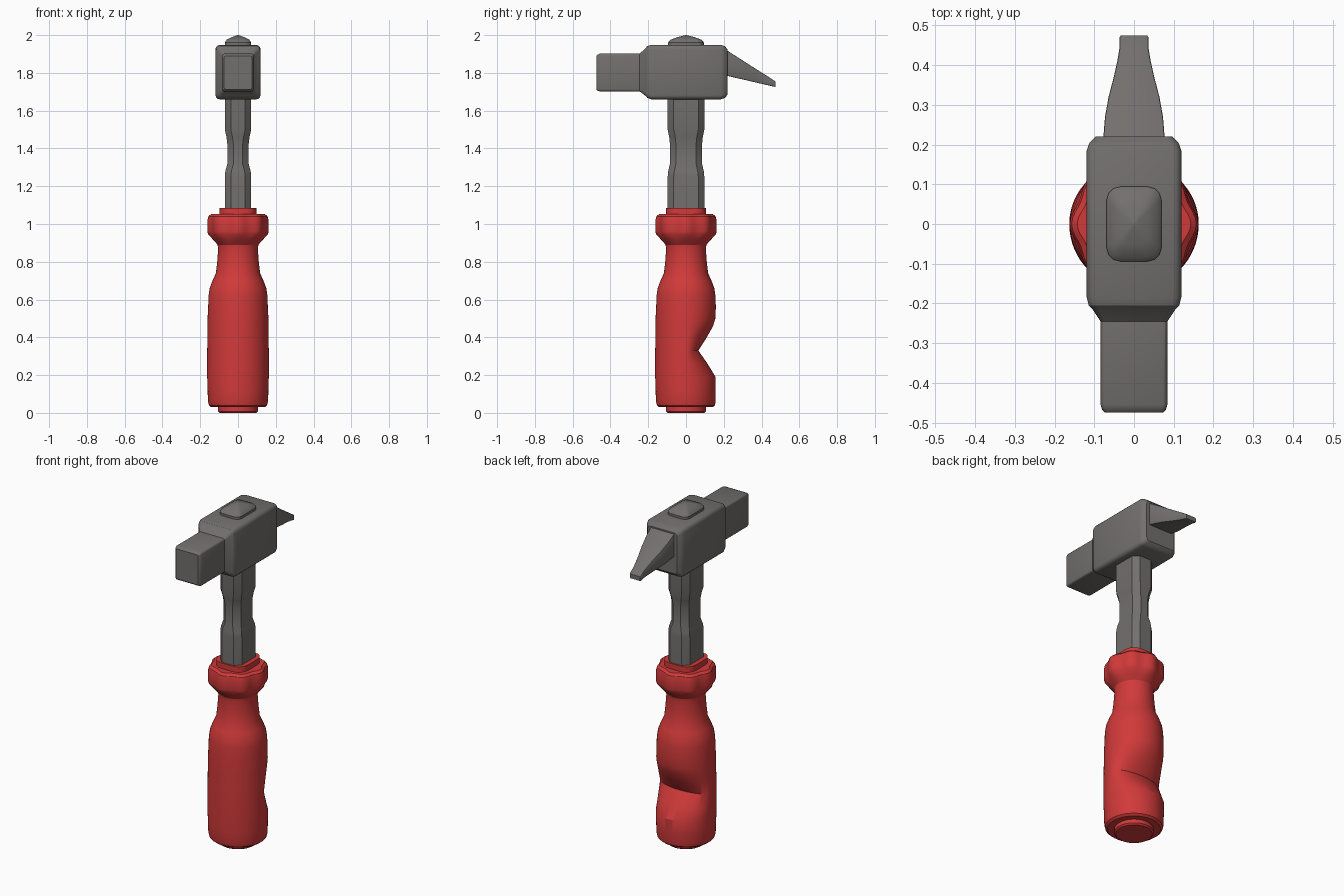
import bpy, bmesh, math
from mathutils import Vector


def material(name, rgb):
    m = bpy.data.materials.new(name)
    m.diffuse_color = (*rgb, 1)
    return m


STEEL = material("grey steel", (0.17, 0.16, 0.155))
RED = material("red rubber", (0.64, 0.042, 0.042))


def loft(name, rings, mat, angle=30):
    """Skin a list of equal-length point rings and cap both ends."""
    bm = bmesh.new()
    loops = [[bm.verts.new(p) for p in ring] for ring in rings]
    n = len(loops[0])
    for a, b in zip(loops, loops[1:]):
        for i in range(n):
            j = (i + 1) % n
            bm.faces.new((a[i], a[j], b[j], b[i]))
    bm.faces.new(loops[0][::-1])
    bm.faces.new(loops[-1])
    bmesh.ops.recalc_face_normals(bm, faces=bm.faces)
    me = bpy.data.meshes.new(name)
    bm.to_mesh(me)
    bm.free()
    me.materials.append(mat)
    ob = bpy.data.objects.new(name, me)
    bpy.context.collection.objects.link(ob)
    bpy.ops.object.select_all(action='DESELECT')
    ob.select_set(True)
    bpy.context.view_layer.objects.active = ob
    bpy.ops.object.shade_smooth_by_angle(angle=math.radians(angle))
    return ob


def rounded_rect(hx, hy, r, steps=1):
    """Corner-cut (steps=1) or rounded rectangle outline."""
    pts = []
    for k, (sx, sy) in enumerate(((1, 1), (-1, 1), (-1, -1), (1, -1))):
        for s in range(steps + 1):
            a = math.pi / 2 * (k + s / steps)
            pts.append((sx * (hx - r) + r * math.cos(a),
                        sy * (hy - r) + r * math.sin(a)))
    return pts


def interp(table, z):
    for (z0, v0), (z1, v1) in zip(table, table[1:]):
        if z0 <= z <= z1:
            return v0 + (v1 - v0) * (z - z0) / (z1 - z0)
    return table[-1][1]


# Grip: turned profile, finger notch on the back, lobed guard at the top
profile = [(0.03, 0.142), (0.04, 0.154), (0.06, 0.159), (0.12, 0.161), (0.19, 0.163),
           (0.26, 0.163), (0.33, 0.163), (0.40, 0.162), (0.46, 0.161), (0.50, 0.161),
           (0.56, 0.158), (0.62, 0.156), (0.66, 0.150), (0.70, 0.135), (0.74, 0.117),
           (0.80, 0.110), (0.87, 0.105), (0.89, 0.108), (0.915, 0.130), (0.945, 0.158),
           (0.96, 0.162), (1.02, 0.162), (1.04, 0.157), (1.052, 0.143)]
notch = [(0.0, 1), (0.19, 0.96), (0.26, 0.70), (0.33, 0.40), (0.40, 0.68),
         (0.46, 0.89), (0.50, 0.965), (0.56, 1), (2, 1)]
N = 64
rings = []
for z, r in profile:
    lobe = 0.006 if z > 0.93 else 0
    squash = interp(notch, z)
    ring = []
    for i in range(N):
        a = 2 * math.pi * i / N
        rr = r - lobe + lobe * math.cos(8 * a)
        y = rr * math.sin(a)
        ring.append((rr * math.cos(a), y * squash if y > 0 else y, z))
    rings.append(ring)
loft("grip", rings, RED)


# Round end plugs of the grip
def disc(name, rows):
    loft(name, [[(r * math.cos(2 * math.pi * i / 32), r * math.sin(2 * math.pi * i / 32), z)
                 for i in range(32)] for z, r in rows], RED)


disc("grip_bottom_plug", [(0.0, 0.098), (0.008, 0.106), (0.04, 0.106)])
loft("grip_top_collar", [[(x, y, z) for x, y in rounded_rect(0.097, 0.105, 0.06, 4)]
                         for z in (1.04, 1.085)], RED)

# Shaft: corner-cut bar with a waist
shaft = [(1.05, 0.07, 0.097), (1.25, 0.07, 0.097), (1.28, 0.067, 0.094),
         (1.32, 0.056, 0.085), (1.42, 0.056, 0.085), (1.46, 0.061, 0.089),
         (1.50, 0.07, 0.097), (1.70, 0.07, 0.097)]
loft("shaft", [[(x, y, z) for x, y in rounded_rect(hx, hy, 0.032)]
               for z, hx, hy in shaft], STEEL)

# Domed end of the shaft on top of the head
dome = [(1.93, 1.0), (1.962, 1.0), (1.975, 0.88), (1.988, 0.52), (1.996, 0.2), (2.0, 0.03)]
loft("shaft_end", [[(x * s, y * s, z) for x, y in rounded_rect(0.069, 0.094, 0.034, 3)]
                   for z, s in dome], STEEL)


# Head pieces: sections (y, half width, low z, high z, corner) lofted along y
def along_y(name, sections, steps=3):
    rings = []
    for y, hx, z0, z1, r in sections:
        zc = (z0 + z1) / 2
        rings.append([(x, y, zc + z) for x, z in rounded_rect(hx, (z1 - z0) / 2, r, steps)])
    return loft(name, rings, STEEL)


along_y("head_and_poll", [
    (-0.475, 0.073, 1.713, 1.890, 0.008), (-0.468, 0.080, 1.706, 1.897, 0.010),
    (-0.455, 0.084, 1.702, 1.902, 0.012), (-0.245, 0.084, 1.702, 1.902, 0.012),
    (-0.215, 0.104, 1.679, 1.930, 0.018), (-0.205, 0.114, 1.668, 1.942, 0.022),
    (-0.185, 0.119, 1.660, 1.948, 0.022), (0.185, 0.119, 1.660, 1.948, 0.022),
    (0.205, 0.112, 1.667, 1.942, 0.022), (0.220, 0.096, 1.684, 1.925, 0.018)])

# Claw: tapering wedge sloping down at the back
along_y("claw", [
    (0.200, 0.078, 1.788, 1.930, 0.004), (0.220, 0.077, 1.784, 1.917, 0.004),
    (0.270, 0.073, 1.772, 1.885, 0.004), (0.320, 0.064, 1.761, 1.853, 0.004),
    (0.370, 0.051, 1.749, 1.821, 0.004), (0.410, 0.042, 1.740, 1.796, 0.004),
    (0.440, 0.037, 1.733, 1.777, 0.004), (0.470, 0.036, 1.726, 1.757, 0.004),
    (0.475, 0.033, 1.727, 1.752, 0.004)], 2)
